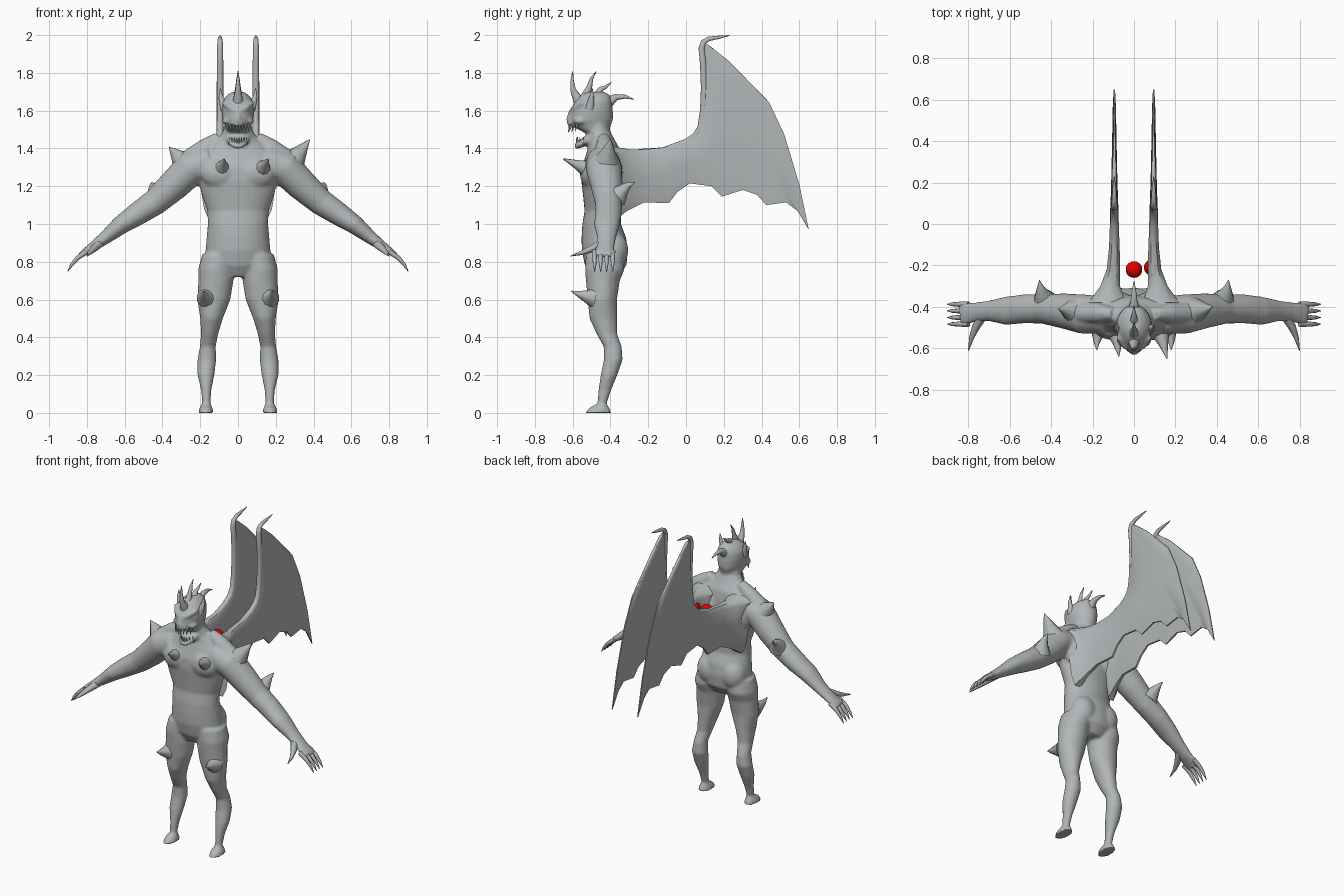
import bpy, bmesh, math
from mathutils import Vector, Matrix

X, Y, Z = Vector((1, 0, 0)), Vector((0, 1, 0)), Vector((0, 0, 1))


def material(name, rgb):
    m = bpy.data.materials.new(name)
    m.diffuse_color = (*rgb, 1)
    return m


GREY = material("stone grey", (0.45, 0.47, 0.48))
RED = material("red", (0.8, 0.0, 0.0))


def skin_rings(bm, rings):
    """Bridge a list of point rings and cap both ends."""
    rows = [[bm.verts.new(p) for p in r] for r in rings]
    n = len(rows[0])
    for a, b in zip(rows, rows[1:]):
        for i in range(n):
            j = (i + 1) % n
            bm.faces.new((a[i], a[j], b[j], b[i]))
    bm.faces.new(rows[0])
    bm.faces.new(rows[-1][::-1])


def tube(bm, pts, ref=X, n=12, tangent=None):
    """Loft ellipses along points (x, y, z, ra, rb); rb lies along ref."""
    c = [Vector(p[:3]) for p in pts]
    rings = []
    for i, p in enumerate(pts):
        t = tangent or (c[min(i + 1, len(c) - 1)] - c[max(i - 1, 0)]).normalized()
        u = t.cross(ref).normalized()
        v = u.cross(t).normalized()
        ra, rb = p[3], p[-1]
        rings.append([c[i] + u * ra * math.cos(k * math.tau / n) + v * rb * math.sin(k * math.tau / n)
                      for k in range(n)])
    skin_rings(bm, rings)


def ball(bm, c, r):
    bmesh.ops.create_uvsphere(bm, u_segments=20, v_segments=12, radius=1,
                              matrix=Matrix.Translation(c) @ Matrix.Diagonal((*r, 1)))


def mirror(bm):
    d = bmesh.ops.duplicate(bm, geom=bm.verts[:] + bm.edges[:] + bm.faces[:])
    bmesh.ops.scale(bm, vec=(-1, 1, 1), verts=[g for g in d["geom"] if isinstance(g, bmesh.types.BMVert)])


def finish(bm, name, mat=GREY, angle=50):
    bmesh.ops.remove_doubles(bm, verts=bm.verts[:], dist=1e-5)
    bmesh.ops.recalc_face_normals(bm, faces=bm.faces[:])
    me = bpy.data.meshes.new(name)
    bm.to_mesh(me)
    bm.free()
    me.materials.append(mat)
    ob = bpy.data.objects.new(name, me)
    bpy.context.collection.objects.link(ob)
    bpy.ops.object.select_all(action='DESELECT')
    ob.select_set(True)
    bpy.context.view_layer.objects.active = ob
    bpy.ops.object.shade_smooth_by_angle(angle=math.radians(angle))
    return ob


# Body: limbs and muscles on one side, mirrored, then torso and head, all fused
bm = bmesh.new()
legs = [(.84, .10, -.43, .09, .10), (.76, .118, -.43, .093, .105), (.70, .117, -.44, .093, .09),
        (.60, .128, -.443, .088, .078), (.50, .14, -.438, .06, .073), (.42, .15, -.42, .046, .055),
        (.35, .16, -.388, .042, .048), (.28, .165, -.385, .05, .05), (.20, .17, -.408, .045, .044),
        (.12, .168, -.43, .027, .034), (.05, .168, -.445, .022, .025), (.025, .17, -.46, .035, .055),
        (0, .17, -.465, .042, .07)]
tube(bm, [(x, y, z, ry, rx) for z, x, y, rx, ry in legs], n=20, tangent=Z)
arm = [(.14, -.44, 1.33, .09, .09), (.25, -.435, 1.295, .092, .095), (.34, -.42, 1.205, .083, .085),
       (.44, -.41, 1.115, .07, .072), (.53, -.41, 1.055, .062, .07), (.62, -.42, .995, .05, .068),
       (.70, -.42, .93, .036, .05), (.76, -.425, .885, .027, .047), (.82, -.433, .845, .017, .055),
       (.84, -.435, .83, .013, .05)]
tube(bm, arm, ref=Y, n=20)
ball(bm, (.09, -.5, 1.27), (.11, .062, .085))      # chest muscle
ball(bm, (.085, -.385, .86), (.085, .08, .10))     # buttock
ball(bm, (.11, -.395, 1.28), (.12, .075, .13))     # shoulder blade
tube(bm, [(.10, -.435, 1.46, .03), (.17, -.43, 1.405, .05), (.26, -.43, 1.345, .05)], ref=Y)
tube(bm, [(.012, -.605, 1.598, .014), (.045, -.59, 1.618, .015), (.08, -.545, 1.645, .012)], ref=Z)  # brow
ball(bm, (.055, -.56, 1.545), (.03, .035, .02))    # cheek
mirror(bm)
torso = [(.72, -.43, .07, .09), (.78, -.425, .11, .17), (.86, -.43, .122, .172), (.93, -.435, .118, .166),
         (1.0, -.447, .102, .16), (1.07, -.44, .097, .163), (1.15, -.445, .10, .19), (1.23, -.45, .105, .212),
         (1.30, -.447, .105, .225), (1.36, -.44, .092, .21), (1.41, -.437, .08, .16), (1.45, -.448, .068, .105),
         (1.50, -.465, .06, .075), (1.56, -.48, .06, .07)]
head = [(1.47, -.46, .05, .06), (1.515, -.50, .10, .068), (1.55, -.505, .118, .08), (1.60, -.50, .113, .088),
        (1.65, -.49, .098, .083), (1.68, -.48, .08, .06), (1.70, -.48, .05, .03)]
for part in (torso, head):
    tube(bm, [(0, y, z, ry, rx) for z, y, ry, rx in part], n=28, tangent=Z)
tube(bm, [(0, -.58, 1.63, .015), (0, -.612, 1.585, .014), (0, -.618, 1.56, .018), (0, -.60, 1.53, .03, .045)])
tube(bm, [(0, -.45, 1.48, .04, .07), (0, -.52, 1.445, .026, .062), (0, -.565, 1.42, .02, .045),
          (0, -.588, 1.407, .012, .022)], n=16)    # lower jaw
body = finish(bm, "body")
rm = body.modifiers.new("fuse", 'REMESH')
rm.mode, rm.voxel_size, rm.use_smooth_shade = 'VOXEL', .009, True
sm = body.modifiers.new("soften", 'SMOOTH')
sm.factor, sm.iterations = .5, 5

# Clawed fingers and thumbs
bm = bmesh.new()
for y in (-.388, -.42, -.452, -.484):
    tube(bm, [(.80, y, .855, .014), (.85, y, .82, .012), (.88, y, .785, .009), (.902, y, .748, .002)], ref=Y, n=8)
tube(bm, [(.73, -.44, .90, .024), (.765, -.50, .868, .019), (.785, -.55, .848, .012), (.80, -.612, .83, .002)],
     ref=Z, n=8)
mirror(bm)
finish(bm, "fingers")

# Wings: sections run from the leading edge (y, z) down to the scalloped trailing edge
stations = [  # top y, z, bottom y, z, half thickness, x
    (-.38, 1.41, -.38, 1.02, .09, .13), (-.30, 1.395, -.31, 1.07, .048, .115),
    (-.22, 1.395, -.22, 1.115, .032, .10), (-.12, 1.405, -.09, 1.11, .026, .095),
    (-.05, 1.425, -.045, 1.17, .023, .095), (.02, 1.455, .02, 1.215, .021, .095),
    (.065, 1.5, .135, 1.20, .02, .095), (.085, 1.6, .19, 1.145, .019, .095),
    (.09, 1.71, .30, 1.18, .018, .095), (.09, 1.78, .375, 1.155, .018, .095),
    (.09, 1.84, .425, 1.10, .017, .095), (.09, 1.88, .53, 1.115, .016, .095),
    (.09, 1.92, .59, 1.07, .015, .095), (.095, 1.94, .65, .97, .014, .095),
    (.10, 1.95, .60, 1.21, .014, .095), (.11, 1.95, .52, 1.475, .013, .095),
    (.118, 1.95, .44, 1.645, .012, .095), (.12, 1.948, .23, 1.86, .011, .095)]
section = [(0, .5), (.08, 1), (.5, .8), (.85, .55), (1, .25)]
bm = bmesh.new()
rings = []
for ty, tz, by, bz, h, x in stations:
    ring = [(x + h * w, ty + (by - ty) * f, tz + (bz - tz) * f) for f, w in section]
    ring += [(x - h * w, ty + (by - ty) * f, tz + (bz - tz) * f) for f, w in reversed(section)]
    rings.append(ring)
skin_rings(bm, rings)
spar = [(-.25, 1.375, .022), (-.12, 1.386, .02), (.0, 1.43, .02), (.05, 1.465, .019), (.078, 1.51, .018),
        (.092, 1.6, .018), (.097, 1.72, .018), (.092, 1.85, .018), (.083, 1.93, .017), (.092, 1.962, .015),
        (.12, 1.98, .012), (.17, 1.988, .009), (.23, 1.998, .002)]
tube(bm, [(.095, y, z, r) for y, z, r in spar], n=10)
mirror(bm)
finish(bm, "wings", angle=45)

# Horns on the head: a row along the middle and one on each side
bm = bmesh.new()
tube(bm, [(.068, -.51, 1.61, .026), (.09, -.50, 1.67, .013), (.094, -.495, 1.718, .002)])
mirror(bm)
for row in ([(-.565, 1.645, .03), (-.598, 1.71, .015), (-.603, 1.76, .009), (-.60, 1.808, .002)],
            [(-.535, 1.67, .025), (-.51, 1.73, .014), (-.50, 1.77, .009), (-.475, 1.808, .002)],
            [(-.475, 1.67, .025), (-.45, 1.715, .014), (-.425, 1.725, .009), (-.395, 1.75, .002)],
            [(-.43, 1.63, .035), (-.37, 1.672, .017), (-.32, 1.674, .01), (-.275, 1.66, .002)]):
    tube(bm, [(0, *p) for p in row], n=10)
finish(bm, "horns")

# Teeth along both jaws
bm = bmesh.new()
for k in range(4):
    x = .008 + .016 * k
    y = -.612 + 12 * x * x
    tube(bm, [(x, y, 1.535, .010), (x, y - .012, 1.485 + .006 * (k % 2), .001)], n=6)
    tube(bm, [(x * .8, y + .035, 1.418, .008), (x * .8, y + .03, 1.46, .001)], n=6)
mirror(bm)
finish(bm, "teeth", angle=40)

# Spikes on knees and elbows, matching on both sides
bm = bmesh.new()
tube(bm, [(.165, -.49, .61, .055), (.175, -.53, .618, .032), (.18, -.57, .63, .016), (.18, -.608, .645, .002)], n=10)
tube(bm, [(.43, -.37, 1.14, .06), (.445, -.335, 1.18, .034), (.452, -.305, 1.205, .017), (.457, -.272, 1.22, .002)],
     n=10)
mirror(bm)
# Shoulder and chest spikes differ slightly from side to side
for tip in ((.38, -.40, 1.448), (-.365, -.41, 1.408)):
    base = Vector((math.copysign(.27, tip[0]), -.425, 1.305))
    tube(bm, [(*base.lerp(Vector(tip), f), r) for f, r in ((0, .085), (.5, .042), (1, .002))], ref=Y, n=10)
for x, tip in ((.13, (.16, -.652, 1.345)), (-.085, (-.073, -.64, 1.345))):
    base = Vector((x, -.53, 1.295))
    tube(bm, [(*base.lerp(Vector(tip), f), r) for f, r in ((0, .045), (.4, .024), (1, .002))], n=10)
finish(bm, "spikes")

# Red orbs between the wings
bm = bmesh.new()
for c in ((0, -.22, 1.33), (.088, -.21, 1.33)):
    ball(bm, c, (.04, .04, .04))
finish(bm, "red_orbs", RED)
